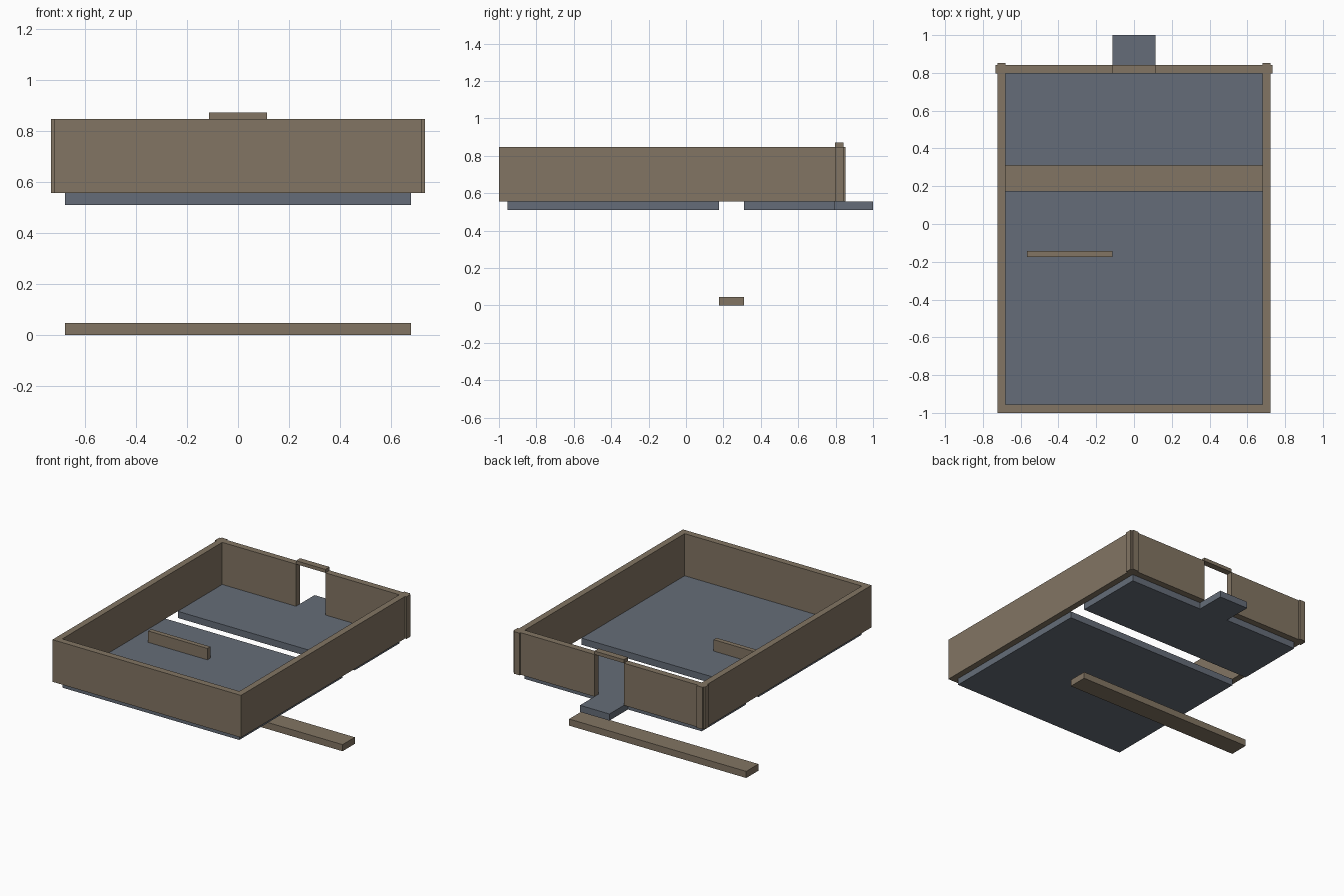
import bpy, bmesh

if "Cube" in bpy.data.objects:
    bpy.data.objects.remove(bpy.data.objects["Cube"])


def material(name, rgb):
    m = bpy.data.materials.new(name)
    m.diffuse_color = (*rgb, 1.0)
    m.use_nodes = True
    m.node_tree.nodes["Principled BSDF"].inputs["Base Color"].default_value = m.diffuse_color
    return m


BROWN = material("wall brown", (0.225, 0.178, 0.125))
SLATE = material("floor slate", (0.130, 0.152, 0.188))


def prism(name, outline, z0, z1, mat):
    """Extrude a flat outline (counter-clockwise) from z0 to z1."""
    bm = bmesh.new()
    base = bm.faces.new([bm.verts.new((x, y, z0)) for x, y in outline])
    top = bmesh.ops.extrude_face_region(bm, geom=[base])["geom"]
    for v in top:
        if isinstance(v, bmesh.types.BMVert):
            v.co.z = z1
    bmesh.ops.recalc_face_normals(bm, faces=bm.faces[:])
    mesh = bpy.data.meshes.new(name)
    bm.to_mesh(mesh)
    bm.free()
    mesh.materials.append(mat)
    ob = bpy.data.objects.new(name, mesh)
    bpy.context.collection.objects.link(ob)
    return ob


def rect(x0, x1, y0, y1):
    return [(x0, y0), (x1, y0), (x1, y1), (x0, y1)]


def mirrored(half):
    """Close a right-half outline with its mirror image across x = 0."""
    return half + [(-x, y) for x, y in reversed(half)]


# Main levels and dimensions
FLOOR0, FLOOR1, WALL1 = 0.51, 0.556, 0.848
IN_X, OUT_X = 0.679, 0.723
DOOR, BACK0, BACK1 = 0.113, 0.797, 0.842
BUMP = 0.011

# Perimeter wall with a doorway in the back and small corner pilasters
prism("perimeter_wall", mirrored([
    (IN_X, -0.955), (IN_X, BACK0), (DOOR, BACK0), (DOOR, BACK1),
    (IN_X, BACK1), (IN_X, BACK1 + BUMP), (OUT_X, BACK1 + BUMP),
    (OUT_X, BACK1), (OUT_X + BUMP, BACK1), (OUT_X + BUMP, BACK0),
    (OUT_X, BACK0), (OUT_X, -1.0)]), FLOOR1, WALL1, BROWN)

# Lintel bridging the doorway
prism("door_lintel", rect(-DOOR, DOOR, BACK0, BACK1), WALL1, 0.872, BROWN)

# Front floor slab, and back slab with a doorstep tongue
prism("front_floor", rect(-IN_X, IN_X, -0.955, 0.176), FLOOR0, FLOOR1, SLATE)
prism("back_floor", mirrored([
    (IN_X, 0.31), (IN_X, BACK0), (DOOR, BACK0), (DOOR, 1.0)]),
    FLOOR0, FLOOR1, SLATE)

# Sunken strip under the gap between the slabs
prism("sunken_strip", rect(-IN_X, IN_X, 0.176, 0.31), 0.0, 0.046, BROWN)

# Low bar standing on the front floor
prism("low_bar", rect(-0.566, -DOOR, -0.175, -0.142), FLOOR1, 0.635, BROWN)
